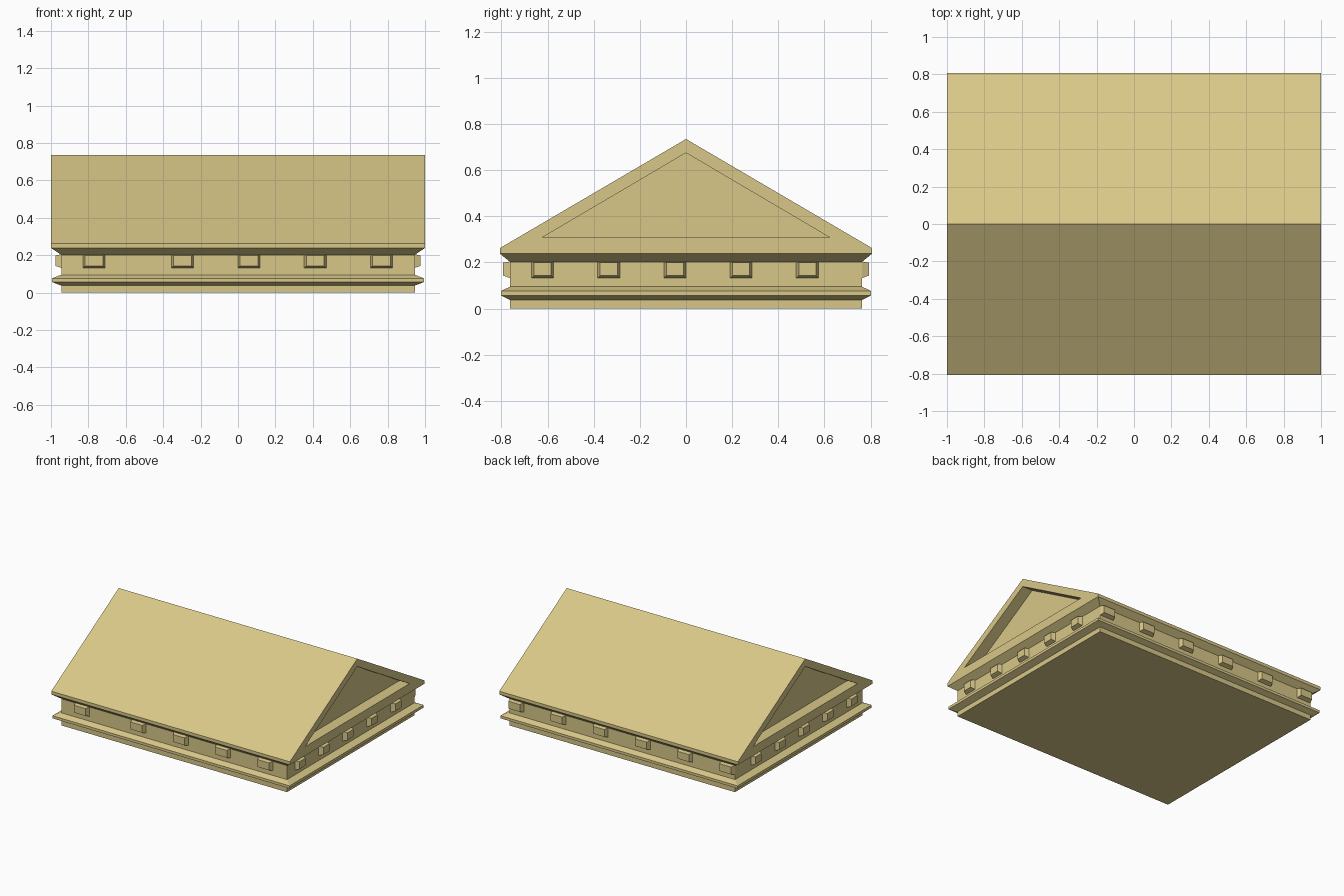
import bpy
import bmesh
from mathutils import Matrix, Vector

cube = bpy.data.objects.get("Cube")
if cube:
    bpy.data.objects.remove(cube)

stone = bpy.data.materials.new("warm sandstone")
stone.use_nodes = True
colour = (0.69, 0.575, 0.25, 1)
stone.diffuse_color = colour
stone.node_tree.nodes["Principled BSDF"].inputs["Base Color"].default_value = colour

HALF_X, HALF_Y = 0.945, 0.764     # wall half sizes
EAVE_X, EAVE_Y = 1.0, 0.807       # roof half sizes
EAVE_Z, RIDGE_Z = 0.262, 0.735


def loft(name, sections, cap_start=True, cap_end=True):
    """Skin a list of equal-length point loops into one flat-shaded object."""
    bm = bmesh.new()
    rings = [[bm.verts.new(p) for p in s] for s in sections]
    for a, b in zip(rings, rings[1:]):
        for i in range(len(a)):
            j = (i + 1) % len(a)
            bm.faces.new((a[i], a[j], b[j], b[i]))
    if cap_start:
        bm.faces.new(rings[0])
    if cap_end:
        bm.faces.new(rings[-1])
    bmesh.ops.recalc_face_normals(bm, faces=bm.faces)
    mesh = bpy.data.meshes.new(name)
    bm.to_mesh(mesh)
    bm.free()
    mesh.materials.append(stone)
    obj = bpy.data.objects.new(name, mesh)
    bpy.context.collection.objects.link(obj)
    return obj


def rectangle(hx, hy, z):
    return [(-hx, -hy, z), (hx, -hy, z), (hx, hy, z), (-hx, hy, z)]


def triangle(x, half, low, high):
    return [(x, -half, low), (x, half, low), (x, 0, high)]


# Wall block with lower moulding and flared cornice: (scale of the roof outline, height)
wall = HALF_X / EAVE_X
profile = [(wall, 0), (wall, 0.037), (0.994, 0.056), (0.994, 0.076), (wall, 0.095),
           (wall, 0.202), (1, 0.238), (1, EAVE_Z)]
loft("entablature", [rectangle(EAVE_X * s, EAVE_Y * s, z) for s, z in profile], cap_end=False)

# Gabled roof with a recessed triangular panel at each end
outer = (EAVE_Y, EAVE_Z, RIDGE_Z)
inner = (0.625, 0.307, 0.675)
depth = 0.085
loft("gabled_roof", [triangle(x, *shape) for x, shape in (
    (EAVE_X - depth, inner), (EAVE_X, inner), (EAVE_X, outer),
    (-EAVE_X, outer), (-EAVE_X, inner), (depth - EAVE_X, inner))])


# Tapered blocks under the cornice
def bracket(name, centre, normal, half_width, projection):
    n = Vector(normal)
    side = Vector((-n.y, n.x, 0))
    low, high, bevel = 0.132, 0.204, 0.011

    def section(out, inset):
        w = half_width - inset
        return [Vector(centre) + n * out + side * u + Vector((0, 0, z))
                for u, z in ((-w, low + inset), (w, low + inset),
                             (w, high - inset / 2), (-w, high - inset / 2))]
    loft(name, [section(-0.01, 0), section(0, 0), section(projection, bevel)])


for x in (-0.77, -0.297, 0.058, 0.413, 0.768):
    bracket("front_bracket", (x, -HALF_Y, 0), (0, -1, 0), 0.059, 0.029)
for i in range(6):
    bracket("back_bracket", (-0.885 + 0.354 * i, HALF_Y, 0), (0, 1, 0), 0.059, 0.029)
for side, name in ((1, "left_bracket"), (-1, "right_bracket")):
    for i in range(5):
        bracket(name, (side * HALF_X, -0.622 + 0.287 * i, 0), (side, 0, 0), 0.048, 0.031)
